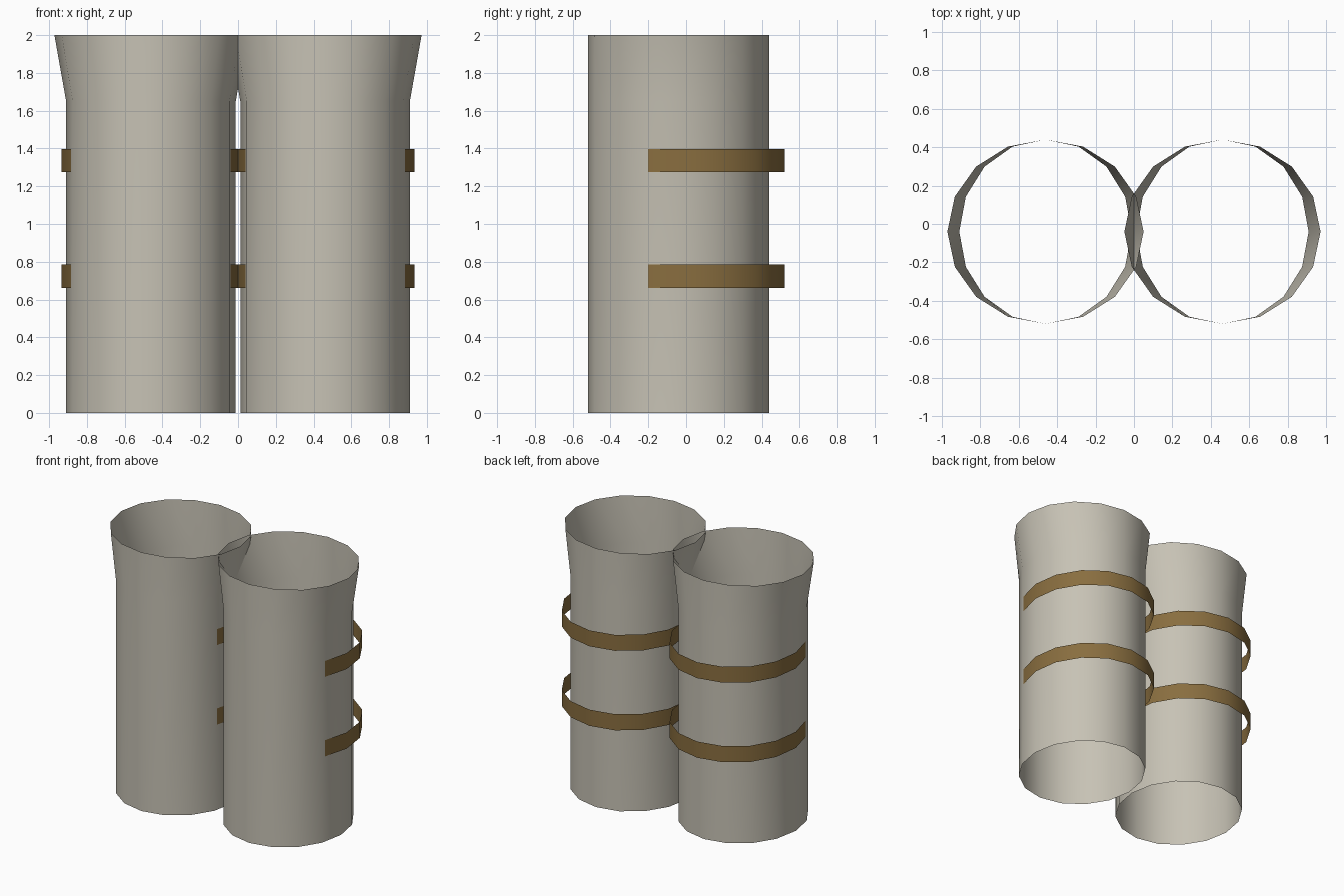
import bpy, math

if "Cube" in bpy.data.objects:
    bpy.data.objects.remove(bpy.data.objects["Cube"])


def material(name, rgb):
    m = bpy.data.materials.new(name)
    m.diffuse_color = (*rgb, 1.0)
    m.use_nodes = True
    m.node_tree.nodes["Principled BSDF"].inputs["Base Color"].default_value = m.diffuse_color
    return m


canvas = material("pale_canvas", (0.57, 0.54, 0.46))
leather = material("brown_leather", (0.25, 0.155, 0.05))


def shell(name, rings, closed, mat):
    """Skin a stack of rings (each a list of points) as a thin open sheet."""
    n = len(rings[0])
    verts = [p for r in rings for p in r]
    faces = []
    for k in range(len(rings) - 1):
        for i in range(n if closed else n - 1):
            j = (i + 1) % n
            faces.append((k * n + i, k * n + j, (k + 1) * n + j, (k + 1) * n + i))
    mesh = bpy.data.meshes.new(name)
    mesh.from_pydata(verts, [], faces)
    mesh.materials.append(mat)
    obj = bpy.data.objects.new(name, mesh)
    bpy.context.collection.objects.link(obj)
    bpy.ops.object.select_all(action='DESELECT')
    obj.select_set(True)
    bpy.context.view_layer.objects.active = obj
    bpy.ops.object.shade_smooth_by_angle(angle=math.radians(35))
    return obj


def arc(cx, cy, rx, ry, z, angles):
    return [(cx + rx * math.cos(a), cy + ry * math.sin(a), z) for a in angles]


SIDES = 16
circle = [2 * math.pi * i / SIDES for i in range(SIDES)]
START = math.radians(-27)
SEGS = 10
sweep = [START + (math.pi - 2 * START) * i / SEGS for i in range(SEGS + 1)]

for side, cx in (("left", -0.461), ("right", 0.461)):
    # open tube, flared sideways at the top
    profile = [(0.0, 0.449), (1.65, 0.449), (2.0, 0.511)]
    shell(side + "_tube", [arc(cx, -0.04, rx, 0.48, z, circle) for z, rx in profile],
          True, canvas)
    # straps wrapping round the back
    for label, z0, z1 in (("lower", 0.66, 0.785), ("upper", 1.275, 1.398)):
        shell(f"{side}_{label}_strap",
              [arc(cx, 0.025, 0.474, 0.497, z, sweep) for z in (z0, z1)],
              False, leather)
